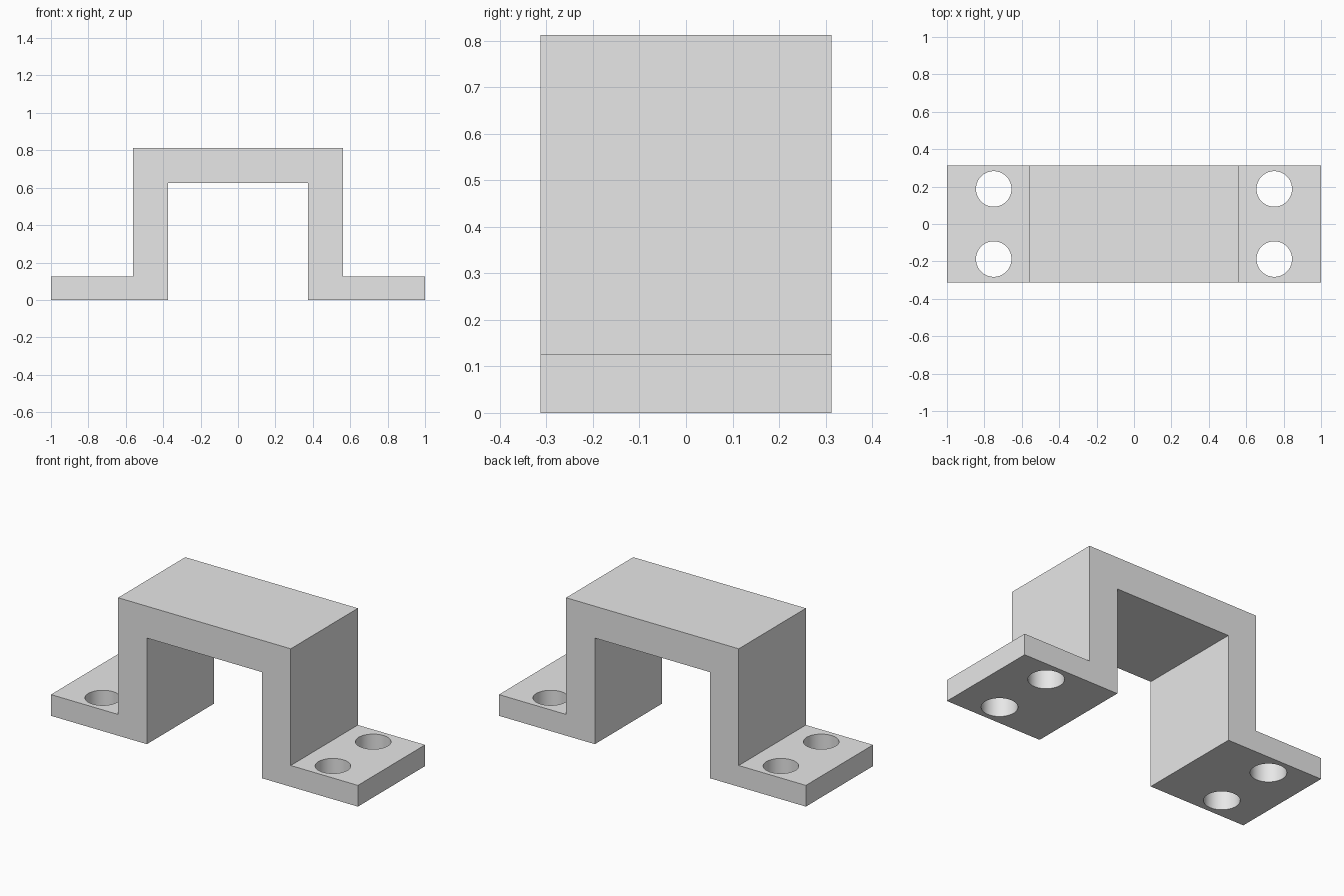
import bpy
import bmesh
from math import radians

# Remove the default cube
cube = bpy.data.objects.get("Cube")
if cube:
    bpy.data.objects.remove(cube, do_unlink=True)

HALF_DEPTH = 0.3125
FLANGE_TOP = 0.125
HOLE_RADIUS = 0.095

# Single grey material
grey = bpy.data.materials.new("plain_grey")
grey.use_nodes = True
colour = (0.8, 0.8, 0.8, 1.0)
grey.diffuse_color = colour
grey.node_tree.nodes["Principled BSDF"].inputs["Base Color"].default_value = colour


def add_object(name, bm):
    bmesh.ops.recalc_face_normals(bm, faces=bm.faces[:])
    mesh = bpy.data.meshes.new(name)
    bm.to_mesh(mesh)
    bm.free()
    mesh.materials.append(grey)
    obj = bpy.data.objects.new(name, mesh)
    bpy.context.collection.objects.link(obj)
    return obj


# Hat-shaped profile, right half mirrored, then extruded along y
half = [(0.375, 0.625), (0.375, 0), (1, 0), (1, FLANGE_TOP),
        (0.5625, FLANGE_TOP), (0.5625, 0.8125)]
outline = half + [(-x, z) for x, z in reversed(half)]
bm = bmesh.new()
profile = bm.faces.new([bm.verts.new((x, -HALF_DEPTH, z)) for x, z in outline])
extruded = bmesh.ops.extrude_face_region(bm, geom=[profile], use_keep_orig=True)
moved = [v for v in extruded["geom"] if isinstance(v, bmesh.types.BMVert)]
bmesh.ops.translate(bm, verts=moved, vec=(0, 2 * HALF_DEPTH, 0))
bracket = add_object("mounting_bracket", bm)

# Four bolt hole cutters
bm = bmesh.new()
for x in (-0.75, 0.75):
    for y in (-0.1875, 0.1875):
        hole = bmesh.ops.create_cone(bm, cap_ends=True, segments=64, radius1=HOLE_RADIUS,
                                     radius2=HOLE_RADIUS, depth=0.4)
        bmesh.ops.translate(bm, verts=hole["verts"], vec=(x, y, FLANGE_TOP / 2))
cutter = add_object("bolt_hole_cutter", bm)

# Cut the holes through the flanges and drop the cutter
cut = bracket.modifiers.new("bolt_holes", "BOOLEAN")
cut.operation = "DIFFERENCE"
cut.solver = "EXACT"
cut.object = cutter
bpy.ops.object.select_all(action="DESELECT")
bpy.context.view_layer.objects.active = bracket
bracket.select_set(True)
bpy.ops.object.modifier_apply(modifier=cut.name)
bpy.data.objects.remove(cutter, do_unlink=True)

# Smooth hole walls, crisp edges elsewhere
bpy.ops.object.shade_smooth_by_angle(angle=radians(30))
